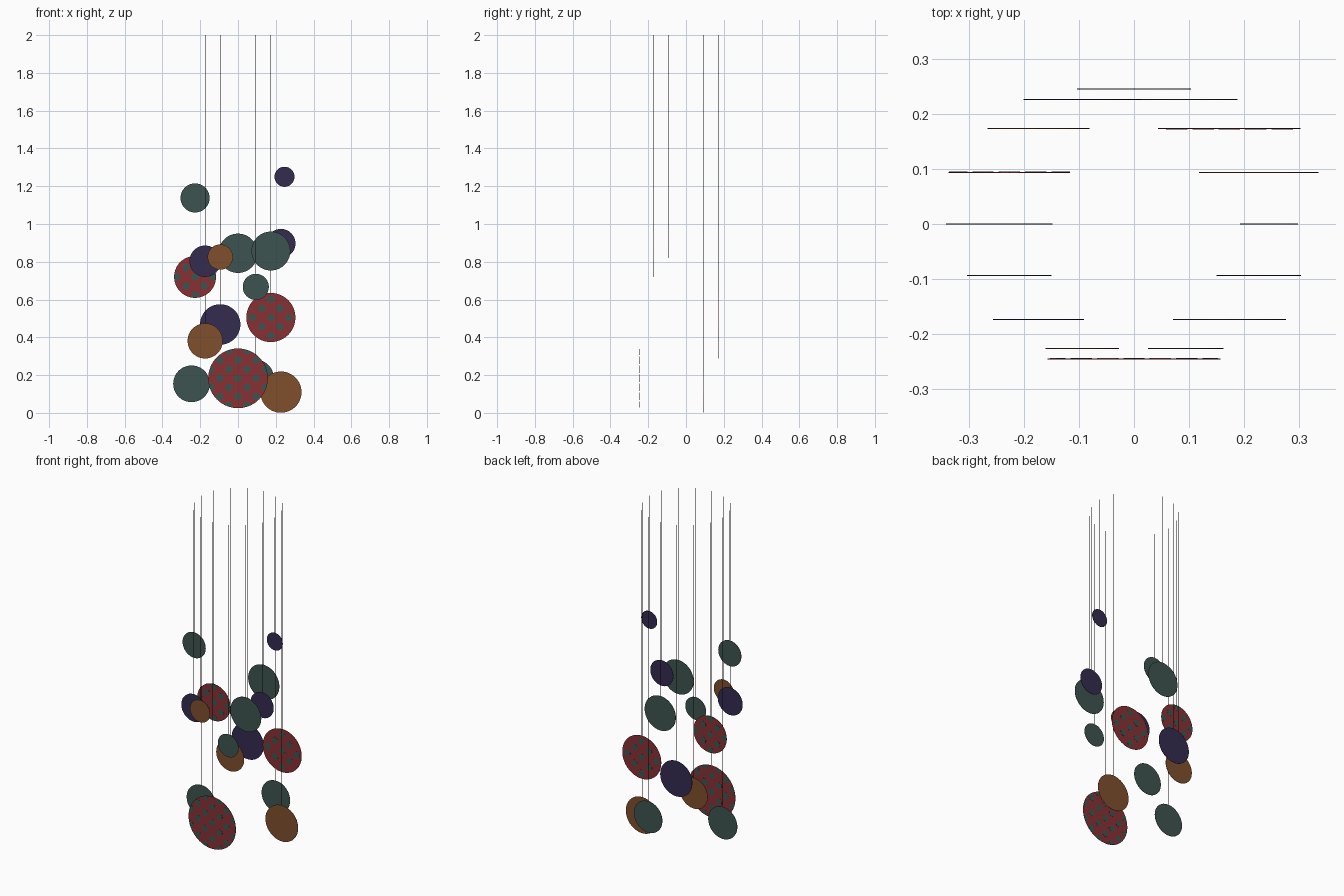
import bpy, bmesh, math
from mathutils import Matrix, Vector

if "Cube" in bpy.data.objects:
    bpy.data.objects.remove(bpy.data.objects["Cube"])

RING = 0.246       # radius of the hanging ring
THICK = 0.0016     # disc thickness
STRING_R = 0.0009
TOP = 2.0


def mat(name, rgb):
    m = bpy.data.materials.new(name)
    m.diffuse_color = (*rgb, 1)
    m.use_nodes = True
    m.node_tree.nodes["Principled BSDF"].inputs["Base Color"].default_value = m.diffuse_color
    return m


M = {
    "teal": mat("dark teal", (0.048, 0.088, 0.080)),
    "navy": mat("dark violet", (0.034, 0.025, 0.080)),
    "brown": mat("copper brown", (0.216, 0.080, 0.027)),
    "red": mat("brick red", (0.250, 0.030, 0.034)),
    "string": mat("string black", (0.020, 0.018, 0.015)),
}


def finish(bm, name, material, loc):
    me = bpy.data.meshes.new(name)
    bm.to_mesh(me)
    bm.free()
    me.materials.append(material)
    ob = bpy.data.objects.new(name, me)
    ob.location = loc
    bpy.context.collection.objects.link(ob)
    return ob


def add_cylinder(bm, x, z, r, depth, sides):
    # cylinder whose axis runs along y
    m = Matrix.Translation((x, 0, z)) @ Matrix.Rotation(math.pi / 2, 4, 'X')
    return bmesh.ops.create_cone(bm, cap_ends=True, segments=sides, radius1=r,
                                 radius2=r, depth=depth, matrix=m)["verts"]


def disc(loc, r, colour):
    bm = bmesh.new()
    add_cylinder(bm, 0, 0, r, THICK, 64)
    finish(bm, "hanging_disc", M[colour], loc)


def dots(loc, r):
    # staggered teal spots showing on both faces, trimmed at the disc edge
    bm = bmesh.new()
    row, col, dot = 0.048, 0.096, 0.020
    for j in range(-4, 5):
        for i in range(-3, 4):
            x, z = (i + 0.5 * (j % 2)) * col, j * row
            if math.hypot(x, z) > r - 0.004:
                continue
            for v in add_cylinder(bm, x, z, dot, THICK + 0.0012, 14):
                d = math.hypot(v.co.x, v.co.z)
                if d > r * 0.995:
                    k = r * 0.995 / d
                    v.co.x *= k
                    v.co.z *= k
    finish(bm, "disc_spots", M["teal"], loc)


def string(x, y, z):
    bm = bmesh.new()
    bmesh.ops.create_cone(bm, cap_ends=True, segments=6, radius1=STRING_R,
                          radius2=STRING_R, depth=TOP - z)
    finish(bm, "string", M["string"], (x, y, (TOP + z) / 2))


# discs in order around the ring, starting at +x: height, radius, colour
DISCS = [
    (1.25, 0.053, "navy"), (0.110, 0.109, "brown"), (0.505, 0.130, "red"),
    (0.186, 0.095, "teal"), (0.845, 0.104, "teal"), (0.468, 0.107, "navy"),
    (0.381, 0.093, "brown"), (0.72, 0.111, "red"), (0.154, 0.097, "teal"),
    (1.138, 0.077, "teal"), (0.803, 0.083, "navy"), (0.825, 0.067, "brown"),
    (0.183, 0.158, "red"), (0.667, 0.069, "teal"), (0.857, 0.103, "teal"),
    (0.897, 0.077, "navy"),
]

for n, (z, r, colour) in enumerate(DISCS):
    a = n * math.tau / len(DISCS)
    loc = Vector((RING * math.cos(a), RING * math.sin(a), z))
    disc(loc, r, colour)
    if colour == "red":
        dots(loc, r)
    string(loc.x, loc.y, z + r - 0.002)
